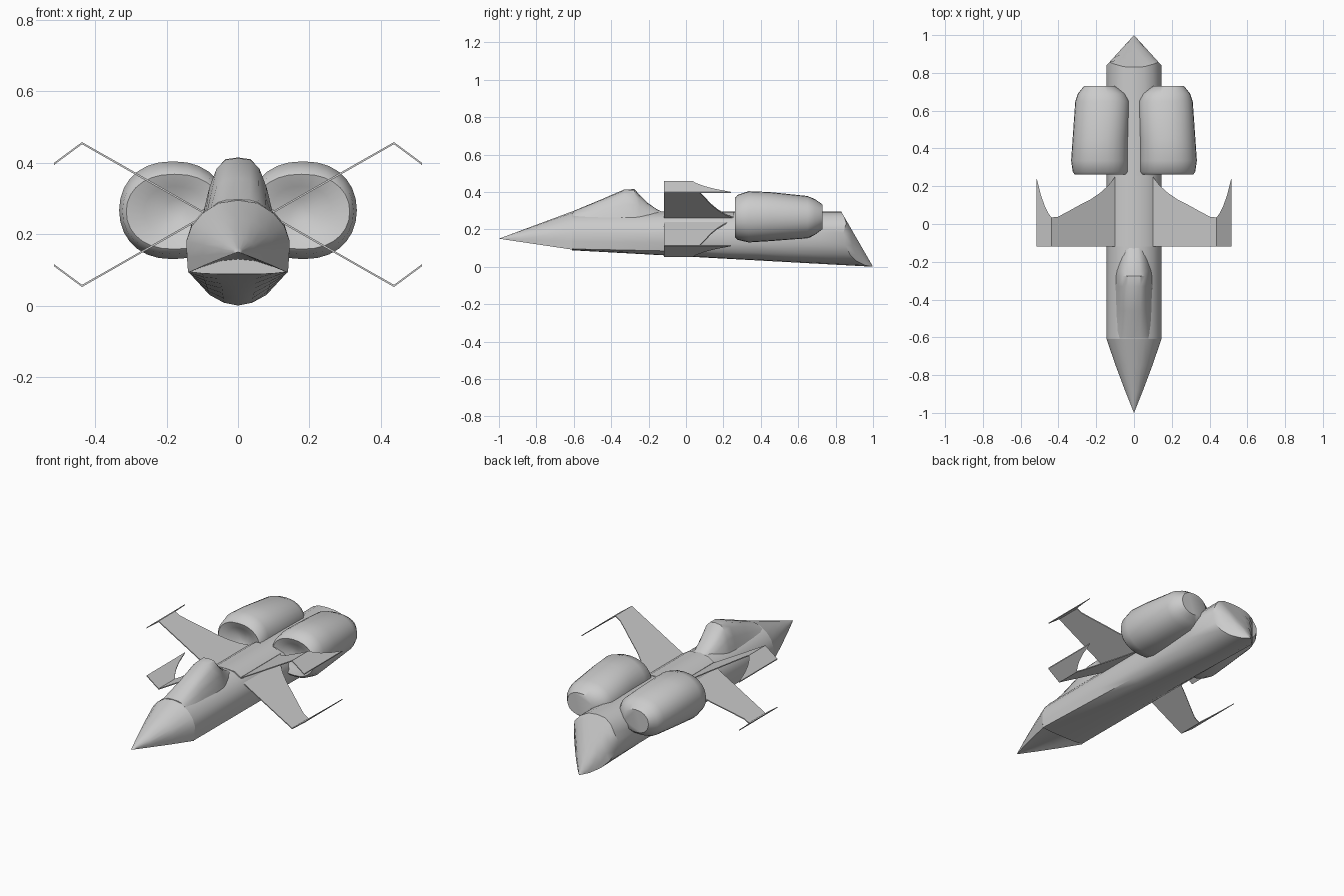
import bpy, bmesh, math

if "Cube" in bpy.data.objects:
    bpy.data.objects.remove(bpy.data.objects["Cube"])


def finish(name, bm, angle=35):
    bmesh.ops.remove_doubles(bm, verts=bm.verts, dist=0.0004)
    bmesh.ops.recalc_face_normals(bm, faces=bm.faces)
    me = bpy.data.meshes.new(name)
    bm.to_mesh(me)
    bm.free()
    ob = bpy.data.objects.new(name, me)
    bpy.context.collection.objects.link(ob)
    bpy.ops.object.select_all(action='DESELECT')
    ob.select_set(True)
    bpy.context.view_layer.objects.active = ob
    bpy.ops.object.shade_smooth_by_angle(angle=math.radians(angle))
    return ob


def loft(name, rings, closed=True, cap_start=False, cap_end=False, angle=35):
    bm = bmesh.new()
    vr = [[bm.verts.new(p) for p in r] for r in rings]
    n = len(vr[0])
    for a, b in zip(vr, vr[1:]):
        for i in range(n if closed else n - 1):
            j = (i + 1) % n
            bm.faces.new((a[i], a[j], b[j], b[i]))
    if cap_start:
        bm.faces.new(vr[0])
    if cap_end:
        bm.faces.new(vr[-1])
    return finish(name, bm, angle)


def both_sides(half):
    # half profile from top centre to bottom centre -> closed loop
    return half + [(-x, z) for x, z in half[-2:0:-1]]


# fuselage: front and rear half profiles blended along the length
front = both_sides([(0, .295), (.055, .287), (.1, .258), (.13, .222), (.145, .18),
                    (.143, .135), (.14, .095), (.1, .09), (.05, .088), (0, .088)])
rear = both_sides([(0, .295), (.055, .29), (.1, .268), (.13, .232), (.145, .18),
                   (.135, .115), (.112, .065), (.08, .03), (.04, .008), (0, 0)])


def tail_y(x, z):
    return min(.83 + .576 * (.295 - z), 1 - 1.1 * abs(x))


rings = []
for k in range(7):
    t = k / 6
    ring = []
    for (xf, zf), (xr, zr) in zip(front, rear):
        x, z = xf + (xr - xf) * t, zf + (zr - zf) * t
        ring.append((x, -.61 + (tail_y(xr, zr) + .61) * t, z))
    rings.append(ring)
for s in (.75, .5, .25, 0):
    rings.append([(x * s, tail_y(x * s, z), z) for x, z in rear])
loft("fuselage", rings, cap_start=True, angle=45)

# nose cone with hollowed underside
base = both_sides([(0, .295), (.055, .287), (.1, .258), (.13, .222), (.145, .18),
                   (.143, .135), (.14, .092), (.1, .108), (.05, .125), (0, .13)])
rings = []
for t in (0, .35, .7, .92, 1):
    s = 1 - t
    w = s * (1 + .12 * t)
    rings.append([(x * w, -.61 - .39 * t, .15 + (z - .15) * s) for x, z in base])
loft("nose_cone", rings)

# cockpit canopy: y, top height, width scale
rings = []
shape = both_sides([(0, 1), (.035, .97), (.06, .82), (.08, .5), (.092, .2), (.1, 0), (0, 0)])
for y, top, w in [(-.605, .297, .95), (-.59, .303, .95), (-.46, .357, .97), (-.33, .413, 1),
                  (-.275, .415, .98), (-.25, .385, .95), (-.21, .345, .85),
                  (-.16, .31, .72), (-.115, .288, .62)]:
    rings.append([(x * w, y, .25 + (top - .25) * f) for x, f in shape])
loft("canopy", rings, cap_start=True, cap_end=True)

# flat centre deck joining the wing roots
deck = both_sides([(0, .296), (.06, .293), (.1, .268), (.1, .245), (0, .245)])
loft("wing_deck", [[(x, y, z) for x, z in deck] for y in (-.118, .255)],
     cap_start=True, cap_end=True)

# four wings with bent tips: x and rear-edge y, front edge straight
edge = [(.08, .255), (.1, .25), (.135, .205), (.175, .168), (.23, .13), (.285, .102), (.35, .066),
        (.405, .037), (.437, .035), (.452, .055), (.472, .095), (.492, .15), (.515, .24)]
for side, sname in ((1, "right"), (-1, "left")):
    for up, uname in ((1, "upper"), (-1, "lower")):
        rings = []
        for x, y in edge:
            h = .2 - max(0, .437 - x) * .57 if x <= .437 else .2 - (x - .437) * .74
            z = .255 + up * h
            rings.append([(side * x, -.118, z - .003), (side * x, y, z - .003),
                          (side * x, y, z + .003), (side * x, -.118, z + .003)])
        loft(f"{uname}_{sname}_wing", rings, cap_start=True, cap_end=True)

# engine pods: y, centre x, radius x, centre z, radius z
pod = [(.30, .175, .03, .265, .03), (.275, .177, .085, .264, .07), (.262, .178, .135, .263, .105),
       (.275, .178, .146, .264, .12), (.335, .182, .151, .267, .137), (.45, .178, .147, .268, .131),
       (.65, .168, .143, .265, .113), (.69, .172, .125, .266, .095),
       (.73, .183, .082, .267, .066)]
for side, sname in ((1, "right"), (-1, "left")):
    rings = []
    for y, cx, rx, cz, rz in pod:
        ring = []
        for i in range(28):
            a = 2 * math.pi * i / 28
            c, s = math.cos(a), math.sin(a)
            ring.append((side * (cx + rx * math.copysign(abs(c) ** .88, c)), y,
                         cz + rz * math.copysign(abs(s) ** .95, s)))
        rings.append(ring)
    loft(f"{sname}_engine_pod", rings, cap_start=True, cap_end=True, angle=50)
